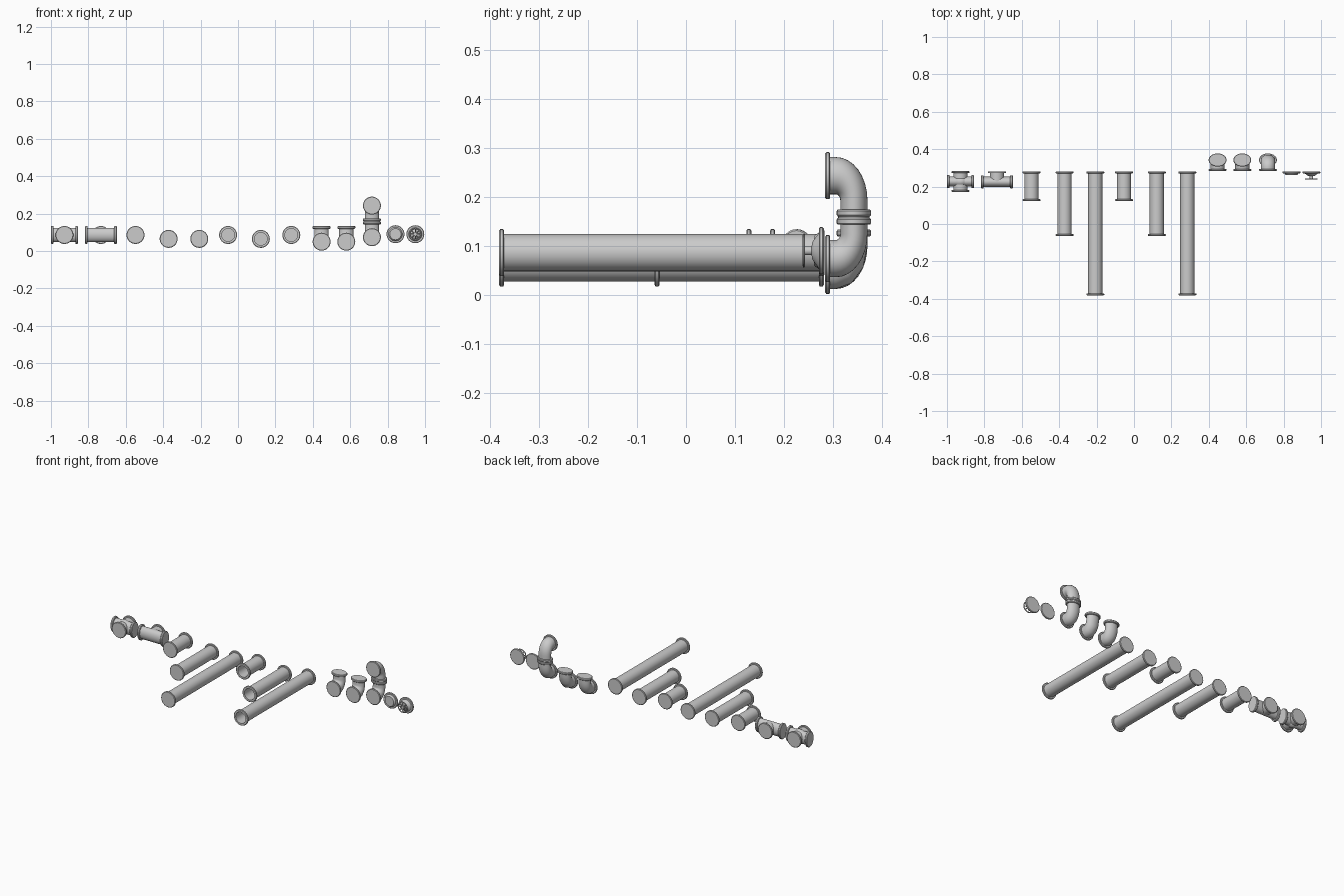
import bpy, bmesh, math
from mathutils import Vector

if "Cube" in bpy.data.objects:
    bpy.data.objects.remove(bpy.data.objects["Cube"])

S = 0.73            # the whole kit is flattened along y
R, F, T = 0.038, 0.048, 0.014   # pipe radius, flange radius, flange thickness
SEG = 32
BACK, FRONT = Vector((0, 1, 0)), Vector((0, -1, 0))
UP = Vector((0, 0, 1))


def lathe(bm, profile, start, axis, closed=False):
    """Revolve (radius, height) points round an axis leaving start."""
    q = Vector(axis).to_track_quat('Z', 'Y')
    rings = []
    for r, h in profile:
        if r < 1e-6:
            rings.append([bm.verts.new(Vector(start) + q @ Vector((0, 0, h)))])
        else:
            rings.append([bm.verts.new(Vector(start) + q @ Vector(
                (r * math.cos(a), r * math.sin(a), h)))
                for a in (2 * math.pi * i / SEG for i in range(SEG))])
    pairs = list(zip(rings, rings[1:]))
    if closed:
        pairs.append((rings[-1], rings[0]))
    for a, b in pairs:
        for i in range(SEG):
            j = (i + 1) % SEG
            if len(a) == 1:
                bm.faces.new((a[0], b[j], b[i]))
            elif len(b) == 1:
                bm.faces.new((a[i], a[j], b[0]))
            else:
                bm.faces.new((a[i], a[j], b[j], b[i]))


def flange(h0=0.0, sign=1):
    pts = [(F - .003, 0), (F, .003), (F, T - .003), (F - .003, T), (R, T)]
    return [(r, h0 + sign * h) for r, h in pts]


def finish(name, bm, loc):
    bmesh.ops.recalc_face_normals(bm, faces=bm.faces)
    for v in bm.verts:
        v.co.y *= S
    me = bpy.data.meshes.new(name)
    bm.to_mesh(me)
    bm.free()
    ob = bpy.data.objects.new(name, me)
    ob.location = loc
    bpy.context.collection.objects.link(ob)
    bpy.ops.object.select_all(action='DESELECT')
    bpy.context.view_layer.objects.active = ob
    ob.select_set(True)
    bpy.ops.object.shade_smooth_by_angle(angle=math.radians(35))
    return ob


def straight(name, x, z, front, hollow):
    bm = bmesh.new()
    back = 0.281
    L = (back - front) / S
    prof = [(0, L)] + flange(L, -1) + flange()[::-1]
    prof += [(.034, 0), (.034, L - .008), (0, L - .008)] if hollow else [(0, 0)]
    lathe(bm, prof, (0, 0, 0), BACK)
    finish(name, bm, (x, front, z))


def arm(bm, axis, length):
    lathe(bm, [(0, length)] + flange(length, -1) + [(R, 0), (0, 0)], (0, 0, 0), axis)


def elbow(name, x, z, steps, up=1):
    bm = bmesh.new()
    bend, ey, ez = 0.05, 0.08, 0.083
    # centre line: straight, quarter bend, straight
    path = [(.005, 0, 0)]
    for i in range(steps + 1):
        a = math.pi / 2 * i / steps
        path.append((ey - bend + bend * math.sin(a), bend - bend * math.cos(a), a))
    path.append((ey, ez - .005, math.pi / 2))
    rings = []
    for y, zz, a in path:
        ring = []
        for k in range(SEG):
            t = 2 * math.pi * k / SEG
            c, s = R * math.cos(t), R * math.sin(t)
            ring.append(bm.verts.new((c, y - s * math.sin(a), up * (zz + s * math.cos(a)))))
        rings.append(ring)
    for a, b in zip(rings, rings[1:]):
        for i in range(SEG):
            j = (i + 1) % SEG
            bm.faces.new((a[i], a[j], b[j], b[i]))
    disc = [(0, 0)] + flange() + [(0, T)]
    lathe(bm, disc, (0, 0, 0), BACK)
    lathe(bm, disc, (0, ey, up * ez), -up * UP)
    finish(name, bm, (x, 0.284, z))


# cross fitting with a swollen centre
bm = bmesh.new()
for d, n in (((1, 0, 0), .072), ((-1, 0, 0), .072), ((0, 1, 0), .076), ((0, -1, 0), .076)):
    arm(bm, d, n)
lathe(bm, [(.044 * math.sin(math.pi * i / 12), .044 * math.cos(math.pi * i / 12))
           for i in range(13)], (0, 0, 0), UP)
finish("cross_fitting", bm, (-.928, .227, .086))

# tee fitting
bm = bmesh.new()
for d, n in (((1, 0, 0), .085), ((-1, 0, 0), .085), ((0, 1, 0), .078)):
    arm(bm, d, n)
finish("tee_fitting", bm, (-.733, .225, .086))

# straight pipes: closed set, then open set
for name, x, z, front, hollow in (
        ("short_closed_pipe", -.548, .086, .123, False),
        ("medium_closed_pipe", -.371, .065, -.064, False),
        ("long_closed_pipe", -.207, .065, -.381, False),
        ("short_open_pipe", -.053, .086, .123, True),
        ("medium_open_pipe", .122, .065, -.064, True),
        ("long_open_pipe", .285, .086, -.381, True)):
    straight(name, x, z, front, hollow)

# elbows, and the stacked pair forming an offset bend
elbow("smooth_elbow", .447, .05, 8)
elbow("mitred_elbow", .579, .05, 3)
elbow("stack_lower_elbow", .716, .074, 8)
elbow("stack_upper_elbow", .716, .243, 8, -1)
bm = bmesh.new()
lathe(bm, [(0, 0), (.044, 0), (.044, .008), (0, .008)], (0, 0, 0), UP)
finish("stack_gasket", bm, (.716, .284 + .08 * S, .1545))

# end cap with a raised centre
cap = [(0, 0)] + flange()[:4] + [(.037, T), (.033, .022), (.03, .027), (0, .027)]
bm = bmesh.new()
lathe(bm, cap, (0, 0, 0), FRONT)
finish("end_cap", bm, (.842, .281, .09))

# valve cap, stem and hand wheel
bm = bmesh.new()
lathe(bm, cap[:5] + [(.036, T), (.024, .026), (.018, .032), (.009, .034),
                     (.009, .06), (0, .06)], (0, 0, 0), FRONT)
finish("valve_cap", bm, (.948, .281, .09))
bm = bmesh.new()
tube = [(.031 + .0035 * math.cos(a), .0035 * math.sin(a))
        for a in (math.pi * i / 4 for i in range(8))]
lathe(bm, tube, (0, 0, 0), FRONT, closed=True)
for i in range(4):
    a = math.pi * i / 4
    d = Vector((math.cos(a), 0, math.sin(a)))
    lathe(bm, [(0, 0), (.0025, 0), (.0025, .06), (0, .06)], d * -.03, d)
finish("hand_wheel", bm, (.948, .2405, .09))
